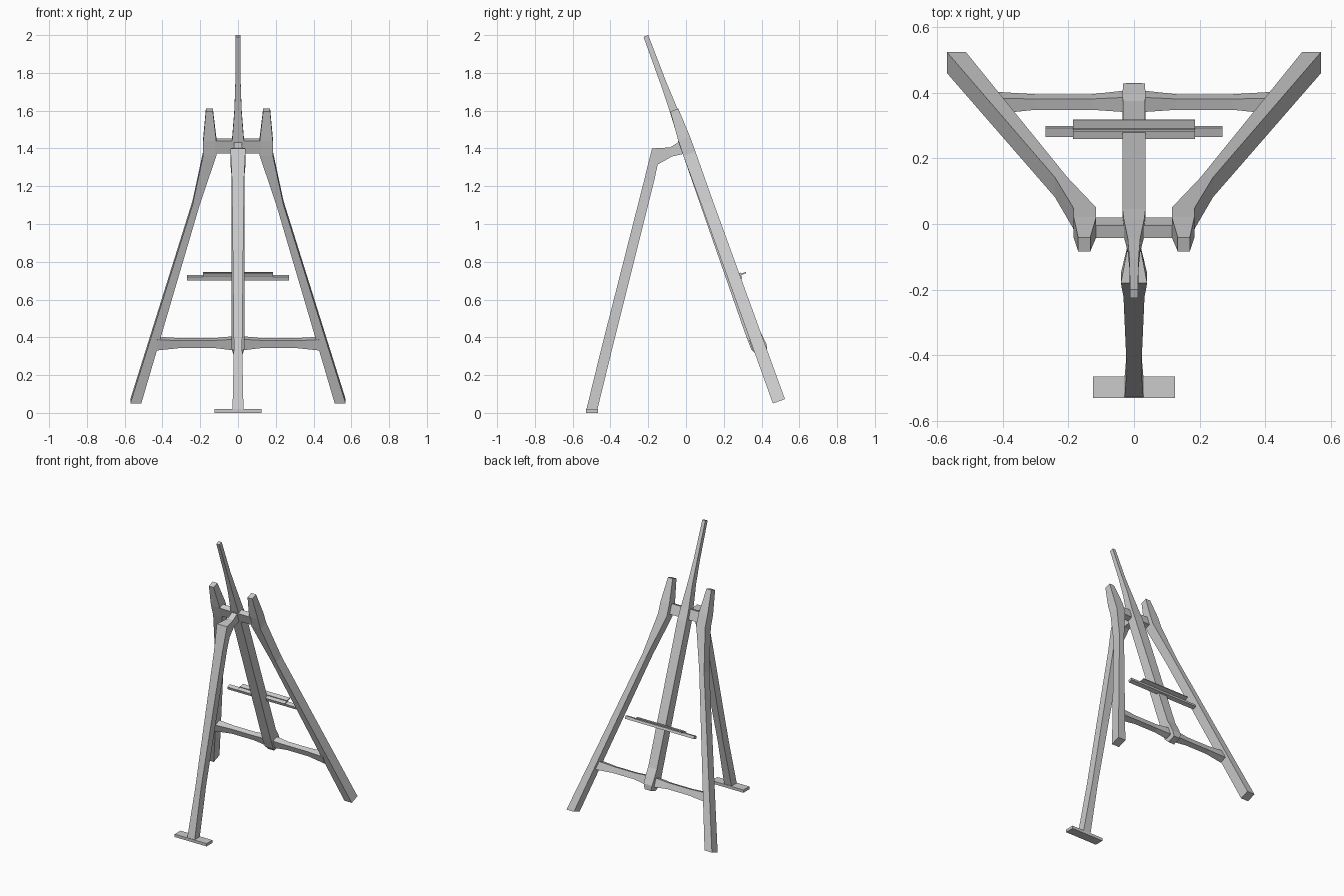
import bpy, bmesh
from mathutils import Vector

if "Cube" in bpy.data.objects:
    bpy.data.objects.remove(bpy.data.objects["Cube"])


def loft(name, rings, mirror=False):
    """Skin four-cornered rings into a closed flat-faced beam."""
    bm = bmesh.new()
    loops = [[bm.verts.new(p) for p in ring] for ring in rings]
    for a, b in zip(loops, loops[1:]):
        for i in range(4):
            j = (i + 1) % 4
            bm.faces.new((a[i], a[j], b[j], b[i]))
    bm.faces.new(loops[0])
    bm.faces.new(loops[-1])
    bmesh.ops.recalc_face_normals(bm, faces=bm.faces)
    me = bpy.data.meshes.new(name)
    bm.to_mesh(me)
    bm.free()
    ob = bpy.data.objects.new(name, me)
    bpy.context.collection.objects.link(ob)
    if mirror:
        ob.modifiers.new("Mirror", 'MIRROR').use_mirror_merge = False
    return ob


def lean(x, s, t):
    """Point in the leaning frame: s runs up the slope, t is depth toward +y."""
    return Vector((x, 0.478 - 0.34 * s + 0.94 * t, 0.94 * s + 0.34 * t))


def upright(name, sections, mirror=False):
    """Beam running up the slope; sections are (s, x0, x1, t0, t1)."""
    return loft(name, [[lean(x0, s, t0), lean(x1, s, t0), lean(x1, s, t1), lean(x0, s, t1)]
                       for s, x0, x1, t0, t1 in sections], mirror)


def crosspiece(name, sections):
    """Beam running along x; sections are (x, s0, s1, t0, t1)."""
    return loft(name, [[lean(x, s0, t0), lean(x, s1, t0), lean(x, s1, t1), lean(x, s0, t1)]
                       for x, s0, s1, t0, t1 in sections])


# Pair of splayed legs with horned tops
upright("side_legs", [
    (0.053, 0.512, 0.570, 0.000, 0.068),
    (1.170, 0.203, 0.241, 0.002, 0.066),
    (1.447, 0.115, 0.185, 0.000, 0.068),
    (1.530, 0.115, 0.184, 0.002, 0.068),
    (1.692, 0.133, 0.170, 0.015, 0.060)], mirror=True)

# Central mast, tapering to a thin tip
upright("center_mast", [(s, -w, w, t0, t1) for s, w, t0, t1 in (
    (0.325, 0.024, 0.005, 0.065),
    (0.360, 0.033, -0.010, 0.076),
    (0.420, 0.035, -0.012, 0.069),
    (0.470, 0.034, -0.012, 0.060),
    (1.447, 0.035, 0.000, 0.064),
    (1.530, 0.031, 0.004, 0.060),
    (1.690, 0.019, 0.012, 0.056),
    (1.850, 0.014, 0.016, 0.048),
    (2.112, 0.012, 0.016, 0.043))])

# Upper crossbar between the horns
crosspiece("upper_crossbar", [(x, 1.46, 1.53, 0.0, 0.04) for x in (-0.125, 0.125)])

# Lower crossbar, waisted on both sides of the mast
half = [(0.04, 0.353, 0.412, 0.004, 0.050),
        (0.13, 0.363, 0.405, 0.008, 0.043),
        (0.30, 0.363, 0.405, 0.008, 0.043),
        (0.43, 0.353, 0.412, -0.004, 0.048)]
crosspiece("lower_crossbar", [(-h[0], *h[1:]) for h in reversed(half)] + half)

# Canvas shelf: long bar with a shorter ledge on top
crosspiece("shelf_bar", [(x, 0.730, 0.750, 0.045, 0.073) for x in (-0.27, 0.27)])
crosspiece("shelf_ledge", [(x, 0.750, 0.757, 0.040, 0.102) for x in (-0.185, 0.185)])
crosspiece("shelf_lip", [(x, 0.757, 0.763, 0.066, 0.074) for x in (-0.185, 0.185)])

# Support leg with bent arm; sections are (y, z, y, z, half width)
arm = [(-0.028, 1.440, 0.005, 1.375, 0.020),
       (-0.085, 1.405, -0.075, 1.357, 0.022),
       (-0.180, 1.400, -0.150, 1.315, 0.040),
       (-0.222, 1.230, -0.168, 1.230, 0.032),
       (-0.446, 0.350, -0.388, 0.350, 0.022),
       (-0.528, 0.015, -0.470, 0.015, 0.029)]
loft("support_leg", [[(-w, y0, z0), (w, y0, z0), (w, y1, z1), (-w, y1, z1)]
                     for y0, z0, y1, z1, w in arm])

# Flat foot under the support leg
loft("support_foot", [[(x, -0.53, 0), (x, -0.465, 0), (x, -0.465, 0.02), (x, -0.53, 0.02)]
                      for x in (-0.125, 0.125)])
